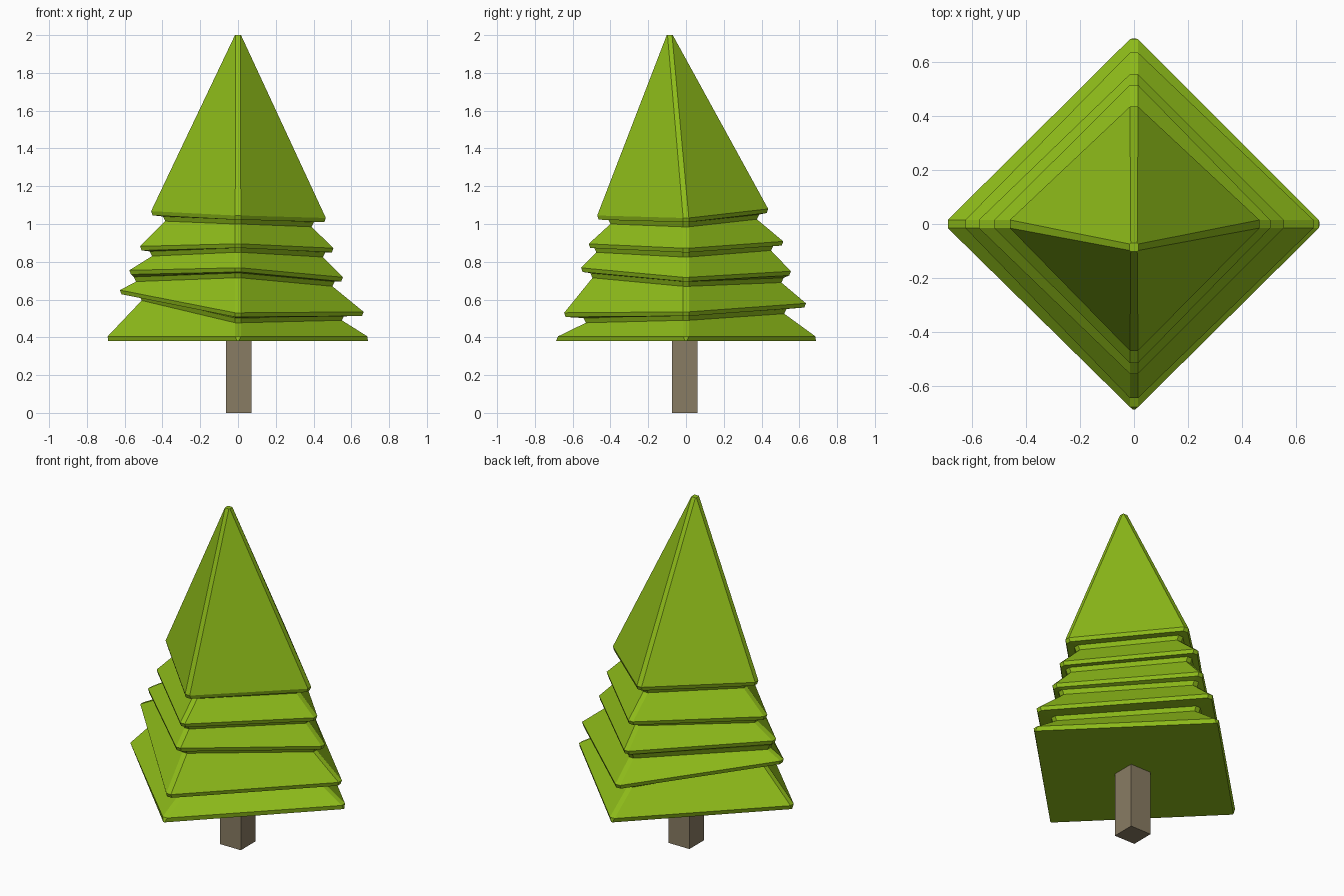
import bpy, bmesh

if "Cube" in bpy.data.objects:
    bpy.data.objects.remove(bpy.data.objects["Cube"])

def material(name, color):
    m = bpy.data.materials.new(name)
    m.diffuse_color = (*color, 1)
    m.use_nodes = True
    m.node_tree.nodes["Principled BSDF"].inputs["Base Color"].default_value = m.diffuse_color
    return m

def finish(bm, name, mat):
    bmesh.ops.recalc_face_normals(bm, faces=bm.faces)
    me = bpy.data.meshes.new(name)
    bm.to_mesh(me)
    bm.free()
    me.materials.append(mat)
    ob = bpy.data.objects.new(name, me)
    bpy.context.collection.objects.link(ob)
    return ob

green = material("needles", (0.27, 0.50, 0.01))
brown = material("bark", (0.25, 0.20, 0.125))

DIRS = [(0, -1), (1, 0), (0, 1), (-1, 0)]   # front, right, back, left corners

def ring(bm, corners, w=0.015, cy=0.0):
    """Diamond ring with blunt corners; each corner is (radius, height)."""
    verts = []
    for (dx, dy), (r, z) in zip(DIRS, corners):
        for s in (-w, w):
            verts.append(bm.verts.new((dx * r - dy * s, dy * r + dx * s + cy, z)))
    return verts

def shift(corners, dr, dz):
    return [(r + dr, z + dz) for r, z in corners]

# (recess, lip) of each overhanging tier, bottom to top
tiers = [
    ([(.53, .477), (.55, .49), (.52, .525), (.51, .595)],
     [(.645, .53), (.665, .535), (.635, .58), (.625, .65)]),
    ([(.495, .715), (.50, .67), (.505, .69), (.54, .695)],
     [(.555, .768), (.555, .718), (.555, .75), (.575, .755)]),
    ([(.475, .85), (.45, .825), (.45, .86), (.455, .83)],
     [(.515, .895), (.505, .872), (.515, .908), (.518, .882)]),
    ([(.40, 1.0), (.39, .985), (.375, 1.025), (.385, 1.015)],
     [(.47, 1.045), (.465, 1.032), (.435, 1.08), (.46, 1.068)]),
]

# foliage: one stacked skin of blunt diamonds
bm = bmesh.new()
rings = [ring(bm, [(.688, .38)] * 4, 0.004),
         ring(bm, [(.678, .405), (.685, .405), (.685, .405), (.69, .405)])]
for recess, lip in tiers:
    rings.append(ring(bm, recess))
    rings.append(ring(bm, shift(recess, .012, .025)))
    rings.append(ring(bm, shift(lip, -.008, -.022)))
    rings.append(ring(bm, lip))
rings.append(ring(bm, [(.016, 2.0)] * 4, 0.012, -0.086))
for a, b in zip(rings, rings[1:]):
    for i in range(8):
        j = (i + 1) % 8
        bm.faces.new((a[i], a[j], b[j], b[i]))
bm.faces.new(rings[0])
bm.faces.new(rings[-1])
finish(bm, "foliage", green)

# trunk: square post
bm = bmesh.new()
bmesh.ops.create_cube(bm, size=1)
bmesh.ops.scale(bm, vec=(.135, .135, .39), verts=bm.verts)
bmesh.ops.translate(bm, vec=(.003, -.007, .195), verts=bm.verts)
finish(bm, "trunk", brown)
